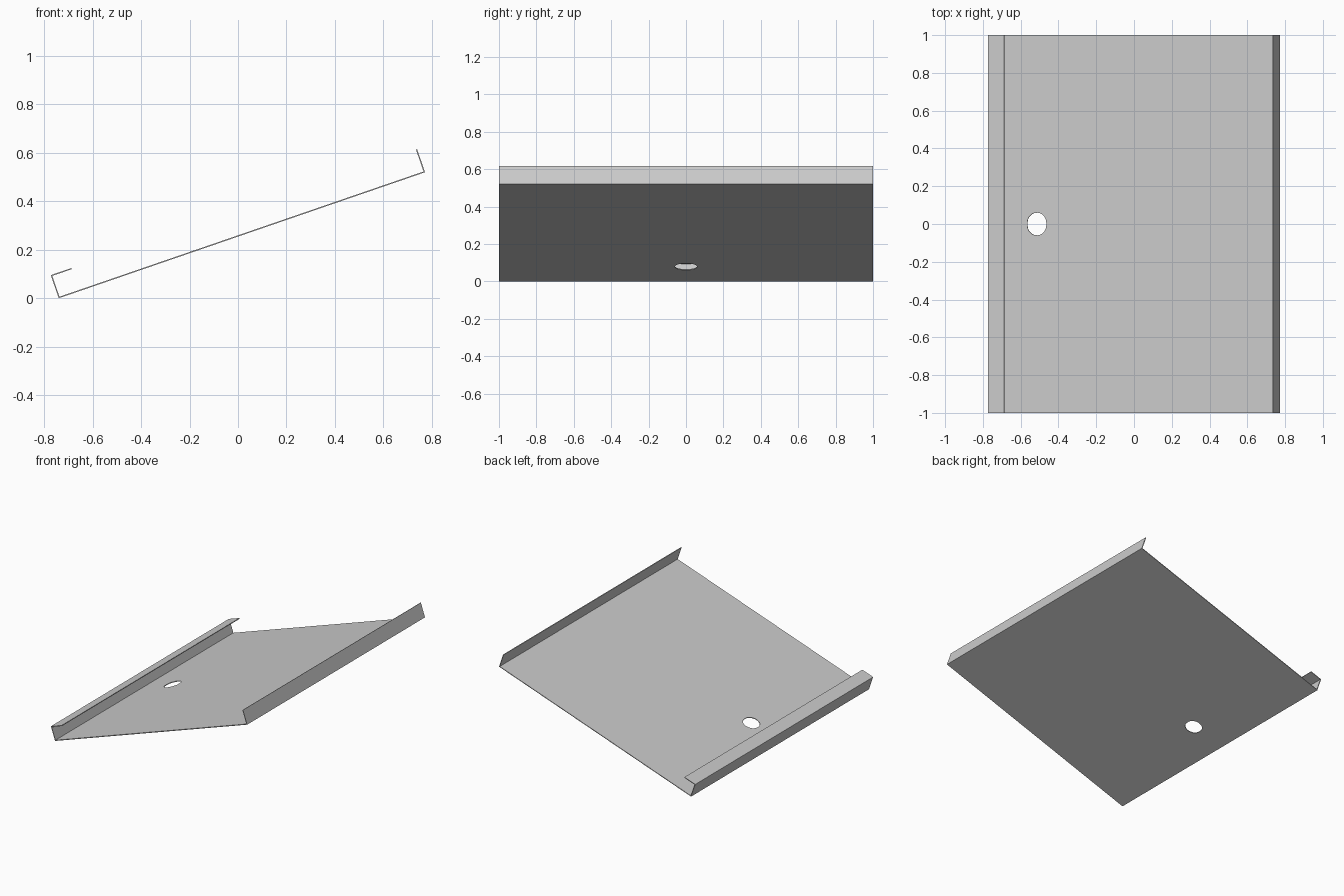
import bpy
import bmesh
import math
from mathutils import Matrix, Vector

cube = bpy.data.objects.get("Cube")
if cube:
    bpy.data.objects.remove(cube, do_unlink=True)

LENGTH = 2.0
THICK = 0.005
TILT = math.atan2(0.52, 1.512)
WIDTH = 1.599      # main panel, measured along the slope
FLANGE = 0.101
LIP = 0.09
FOOT = Vector((-0.74, 0, 0))   # lowest outer corner

grey = bpy.data.materials.new("sheet_grey")
grey.use_nodes = True
colour = (0.6, 0.6, 0.6, 1)
grey.diffuse_color = colour
grey.node_tree.nodes["Principled BSDF"].inputs["Base Color"].default_value = colour

place = Matrix.Translation(FOOT) @ Matrix.Rotation(-TILT, 4, "Y")


def add_prism(name, outline, axis):
    """Closed solid: a flat outline pushed along an axis."""
    bm = bmesh.new()
    face = bm.faces.new([bm.verts.new(p) for p in outline])
    grown = bmesh.ops.extrude_face_region(bm, geom=[face])["geom"]
    moved = [v for v in grown if isinstance(v, bmesh.types.BMVert)]
    bmesh.ops.translate(bm, verts=moved, vec=axis)
    bmesh.ops.recalc_face_normals(bm, faces=bm.faces)
    bm.transform(place)
    mesh = bpy.data.meshes.new(name)
    bm.to_mesh(mesh)
    bm.free()
    mesh.materials.append(grey)
    obj = bpy.data.objects.new(name, mesh)
    bpy.context.collection.objects.link(obj)
    return obj


# Folded sheet section: lip, low flange, panel, high flange, then back inside
t = THICK
section = [
    (LIP, FLANGE), (0, FLANGE), (0, 0), (WIDTH, 0), (WIDTH, FLANGE),
    (WIDTH - t, FLANGE), (WIDTH - t, t), (t, t), (t, FLANGE - t), (LIP, FLANGE - t),
]
tray = add_prism("folded_tray", [(u, -LENGTH / 2, w) for u, w in section], (0, LENGTH, 0))

# Slotted drain hole through the panel
RADIUS, HALF_STRAIGHT, HOLE_U, STEPS = 0.053, 0.007, 0.24, 16
slot = []
for side in (1, -1):
    for i in range(STEPS + 1):
        a = math.pi * i / STEPS
        slot.append((HOLE_U + side * RADIUS * math.cos(a),
                     side * (HALF_STRAIGHT + RADIUS * math.sin(a)), -0.03))
cutter = add_prism("hole_cutter", slot, (0, 0, 0.06))
cutter.hide_render = True
cutter.hide_set(True)

cut = tray.modifiers.new("drain_hole", "BOOLEAN")
cut.operation = "DIFFERENCE"
cut.solver = "EXACT"
cut.object = cutter

# Bake the cut and drop the helper
bpy.context.view_layer.objects.active = tray
tray.select_set(True)
bpy.ops.object.modifier_apply(modifier=cut.name)
bpy.data.objects.remove(cutter, do_unlink=True)
bpy.ops.object.shade_smooth_by_angle(angle=math.radians(30))
